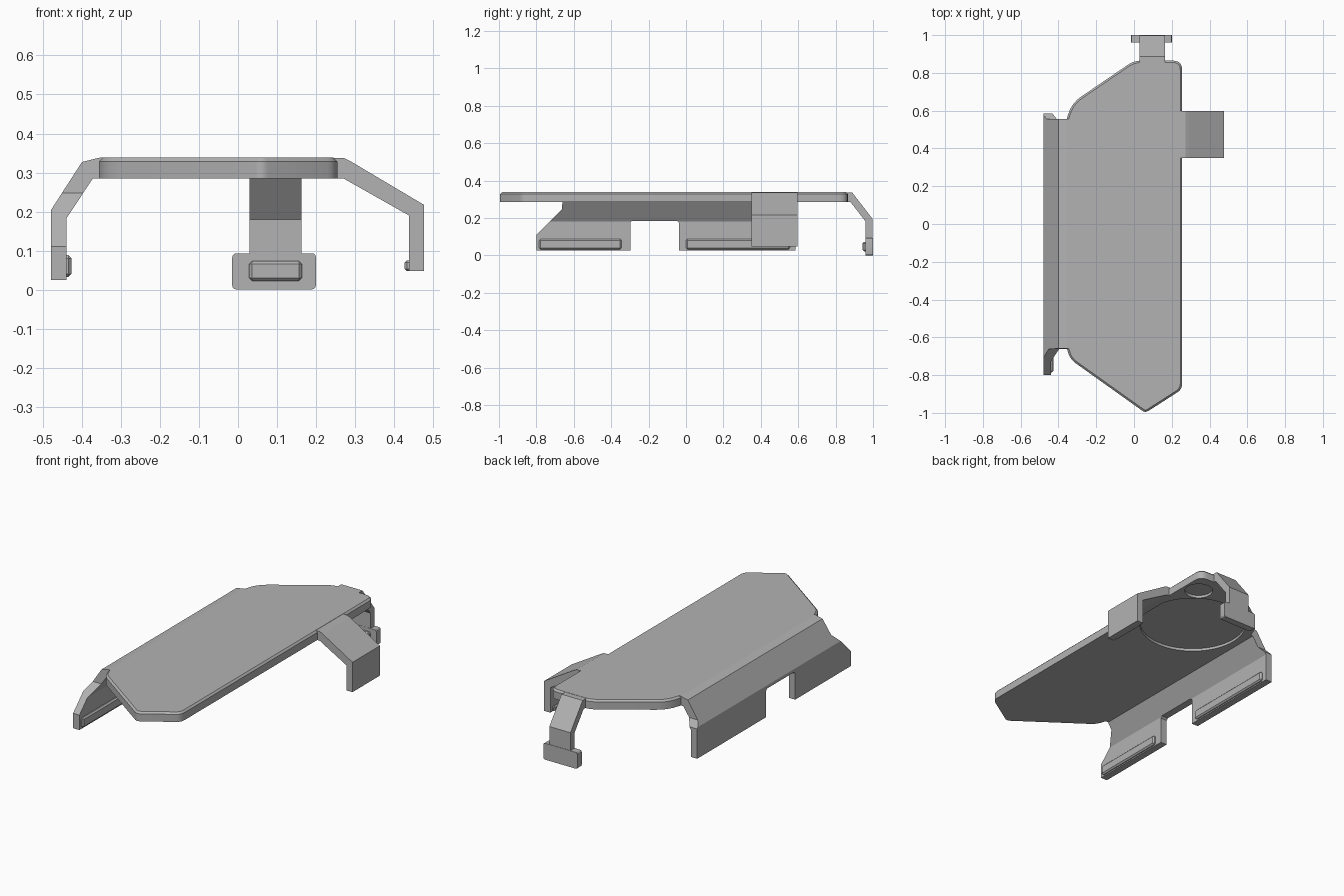
import bpy, bmesh
from math import pi
from mathutils import Vector

cube = bpy.data.objects.get("Cube")
if cube:
    bpy.data.objects.remove(cube, do_unlink=True)

grey = bpy.data.materials.new("mid grey")
grey.use_nodes = True
colour = (0.45, 0.45, 0.45, 1)
grey.diffuse_color = colour
grey.node_tree.nodes["Principled BSDF"].inputs["Base Color"].default_value = colour


def place(axis, p, t):
    """Put a 2D profile point at depth t along the given axis."""
    u, v = p
    return {"x": (t, u, v), "y": (u, t, v), "z": (u, v, t)}[axis]


def rounded(corners, steps=5):
    """Round each (x, y, radius) corner of a closed outline."""
    out = []
    for i, (x, y, r) in enumerate(corners):
        c = Vector((x, y))
        if r == 0:
            out.append(c)
            continue
        a = c + (Vector(corners[i - 1][:2]) - c).normalized() * r
        b = c + (Vector(corners[(i + 1) % len(corners)][:2]) - c).normalized() * r
        for k in range(steps + 1):
            t = k / steps
            out.append(a * (1 - t) ** 2 + c * 2 * t * (1 - t) + b * t * t)
    return out


def prism(name, points, axis, start, end, top_bevel=0, bevel=0):
    bm = bmesh.new()
    low = bm.faces.new([bm.verts.new(place(axis, p, start)) for p in points])
    geo = bmesh.ops.extrude_face_region(bm, geom=[low])["geom"]
    shift = Vector(place(axis, (0, 0), end - start))
    bmesh.ops.translate(bm, vec=shift, verts=[g for g in geo if isinstance(g, bmesh.types.BMVert)])
    bmesh.ops.recalc_face_normals(bm, faces=bm.faces)
    edges = list(bm.edges) if bevel else []
    if top_bevel:
        edges = [e for g in geo if isinstance(g, bmesh.types.BMFace) for e in g.edges]
    if edges:
        bmesh.ops.bevel(bm, geom=edges, offset=top_bevel or bevel, segments=1,
                        affect="EDGES", clamp_overlap=True)
    mesh = bpy.data.meshes.new(name)
    bm.to_mesh(mesh)
    bm.free()
    mesh.materials.append(grey)
    obj = bpy.data.objects.new(name, mesh)
    bpy.context.collection.objects.link(obj)
    return obj


def box(name, x, y, z, bevel=0):
    return prism(name, [(x[0], y[0]), (x[1], y[0]), (x[1], y[1]), (x[0], y[1])],
                 "z", z[0], z[1], bevel=bevel)


def boolean(obj, cutter, operation):
    cutter.hide_render = True
    mod = obj.modifiers.new("shape", "BOOLEAN")
    mod.operation, mod.object, mod.solver = operation, cutter, "EXACT"
    bpy.context.view_layer.objects.active = obj
    bpy.ops.object.modifier_apply(modifier=mod.name)
    bpy.data.objects.remove(cutter, do_unlink=True)


def smooth(obj):
    bpy.ops.object.select_all(action="DESELECT")
    obj.select_set(True)
    bpy.context.view_layer.objects.active = obj
    bpy.ops.object.shade_smooth_by_angle(angle=pi / 7)


BASE, TOP = 0.285, 0.338

# Main plate with pointed front and chamfered rim
outline = rounded([(0.06, -1, 0.02), (0.255, -0.875, 0.03), (0.255, 0.865, 0.05),
                   (0, 0.865, 0.04), (-0.33, 0.64, 0.06), (-0.358, 0.55, 0),
                   (-0.358, -0.65, 0), (-0.34, -0.715, 0.04)])
plate = prism("main_plate", outline, "z", BASE, TOP, top_bevel=0.01)

# Shallow round recesses underneath
for cx, cy, r in ((-0.045, 0.44, 0.285), (0.165, 0.74, 0.075)):
    bpy.ops.mesh.primitive_cylinder_add(vertices=64, radius=r, depth=0.03,
                                        location=(cx, cy, BASE))
    boolean(plate, bpy.context.object, "DIFFERENCE")
smooth(plate)

# Long side wing: bent section trimmed to a two-legged silhouette
section = [(-0.34, TOP), (-0.355, TOP), (-0.4, 0.327), (-0.48, 0.203), (-0.48, 0.025),
           (-0.44, 0.025), (-0.44, 0.182), (-0.372, BASE), (-0.34, BASE)]
wing = prism("side_wing", section, "y", -0.9, 0.7)
silhouette = [(-0.8, 0), (-0.8, 0.11), (-0.663, 0.247), (-0.655, 0.4), (0.555, 0.4),
              (0.555, 0.23), (0.585, 0.195), (0.585, 0), (-0.037, 0), (-0.037, 0.175),
              (-0.047, 0.185), (-0.288, 0.185), (-0.298, 0.175), (-0.298, 0)]
boolean(wing, prism("wing_trim", silhouette, "x", -0.6, -0.2), "INTERSECT")

# Catch ribs inside the wing legs
for name, span in (("front_wing_rib", (-0.785, -0.345)), ("rear_wing_rib", (0, 0.555))):
    box(name, (-0.455, -0.427), span, (0.032, 0.088), 0.008)

# Short arm on the opposite side
arm = [(0.23, TOP - 0.001), (0.272, TOP - 0.001), (0.29, 0.328), (0.477, 0.217), (0.477, 0.047),
       (0.438, 0.047), (0.438, 0.19), (0.27, BASE), (0.23, BASE)]
prism("side_arm", arm, "y", 0.35, 0.597)
box("side_arm_rib", (0.427, 0.455), (0.37, 0.577), (0.047, 0.075), 0.006)

# Rear clip with a wide foot
clip = [(0.84, TOP - 0.001), (0.888, TOP - 0.001), (0.998, 0.195), (0.998, 0.04), (0.961, 0.04),
        (0.961, 0.18), (0.88, BASE), (0.84, BASE)]
prism("rear_clip", clip, "x", 0.03, 0.163)
foot = rounded([(-0.015, 0, 0.012), (0.2, 0, 0.012), (0.2, 0.093, 0.012),
                (-0.015, 0.093, 0.012)], 3)
smooth(prism("rear_clip_foot", foot, "y", 0.96, 1))
box("rear_clip_rib", (0.028, 0.164), (0.944, 0.975), (0.022, 0.073), 0.008)
